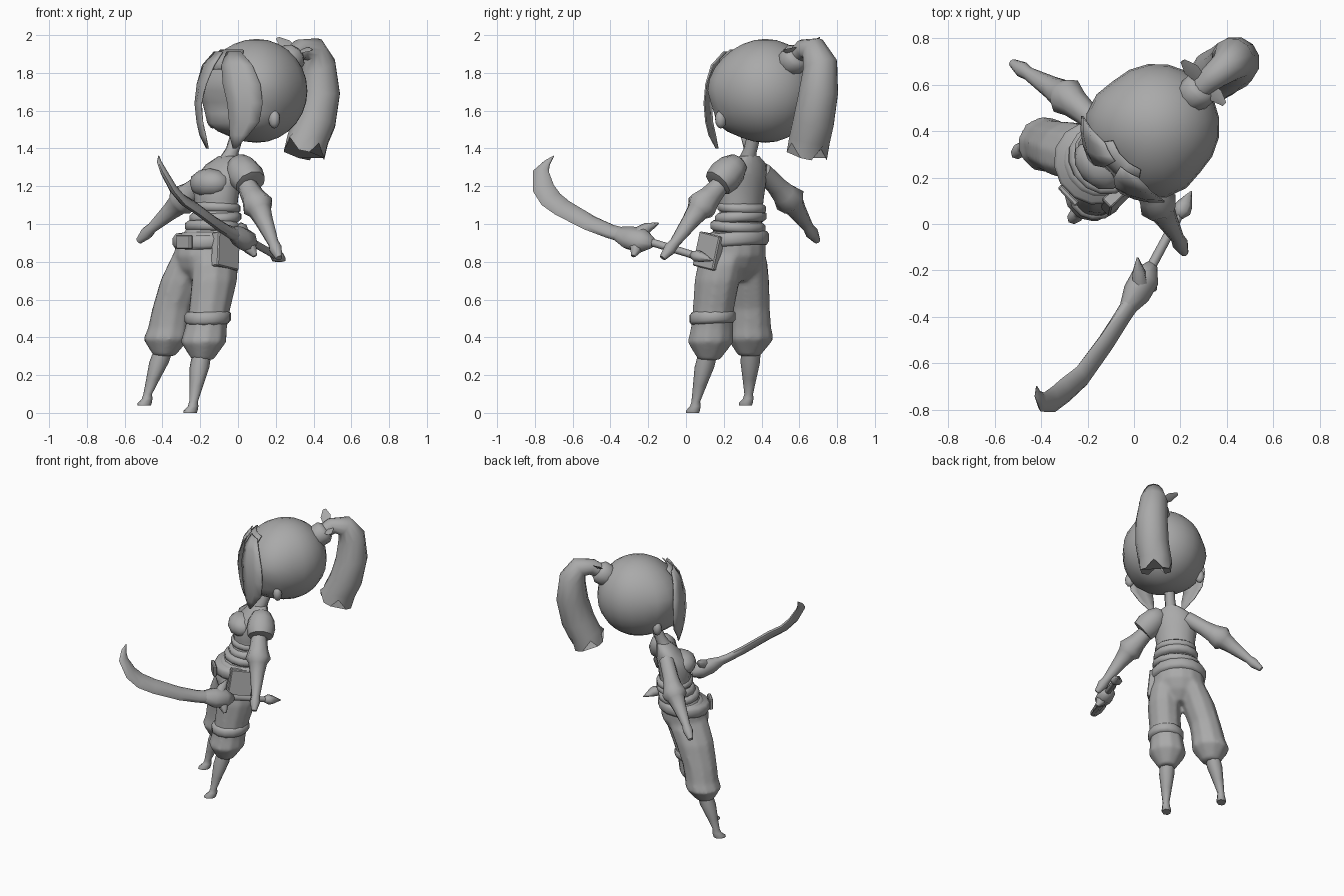
import bpy, bmesh, math
from mathutils import Vector, Matrix

if "Cube" in bpy.data.objects:
    bpy.data.objects.remove(bpy.data.objects["Cube"])

grey = bpy.data.materials.new("plain grey")
grey.diffuse_color = (0.4, 0.4, 0.4, 1)
grey.use_nodes = True
grey.node_tree.nodes["Principled BSDF"].inputs["Base Color"].default_value = grey.diffuse_color

F = Vector((-0.72, -0.69, 0)).normalized()   # way the figure faces
L = Vector((-F.y, F.x, 0))                   # its left-hand side
UP = Vector((0, 0, 1))
HEAD = Vector((0.098, 0.42, 1.705))
TURN = Matrix((L, -F, UP)).transposed().to_4x4()   # local x = left, y = back


def finish(name, bm, angle=40):
    bmesh.ops.recalc_face_normals(bm, faces=bm.faces)
    me = bpy.data.meshes.new(name)
    bm.to_mesh(me)
    bm.free()
    me.materials.append(grey)
    ob = bpy.data.objects.new(name, me)
    bpy.context.collection.objects.link(ob)
    bpy.context.view_layer.objects.active = ob
    ob.select_set(True)
    bpy.ops.object.shade_smooth_by_angle(angle=math.radians(angle))
    ob.select_set(False)
    return ob


def skin(name, rings, angle=60):
    """Join rings of points into a closed tube."""
    bm = bmesh.new()
    vs = [[bm.verts.new(p) for p in r] for r in rings]
    n = len(vs[0])
    for a, b in zip(vs, vs[1:]):
        for i in range(n):
            j = (i + 1) % n
            bm.faces.new((a[i], a[j], b[j], b[i]))
    bm.faces.new(vs[0])
    bm.faces.new(vs[-1])
    return finish(name, bm, angle)


def ring(c, u, v, a, b, n):
    return [Vector(c) + u * a * math.cos(2 * math.pi * i / n) + v * b * math.sin(2 * math.pi * i / n)
            for i in range(n)]


def stack(name, rows, n=12, angle=60):
    """Level rings: x, y, z, half width, half depth."""
    return skin(name, [ring(r[:3], L, F, r[3], r[4], n) for r in rows], angle)


def tube(name, rows, n=8, side=None, angle=65):
    """Rings square to a path: x, y, z, half width, half depth."""
    pts = [Vector(r[:3]) for r in rows]
    out = []
    for i, r in enumerate(rows):
        t = (pts[min(i + 1, len(pts) - 1)] - pts[max(i - 1, 0)]).normalized()
        u = side or t.cross(UP)
        u = (u - t * u.dot(t)).normalized()
        out.append(ring(r[:3], u, t.cross(u).normalized(), r[3], r[4], n))
    return skin(name, out, angle)


def box(name, c, size, rot=TURN):
    bm = bmesh.new()
    bmesh.ops.create_cube(bm, size=1, matrix=Matrix.Translation(c) @ rot @ Matrix.Diagonal((*size, 1)))
    bmesh.ops.bevel(bm, geom=bm.edges[:], offset=0.006, segments=1, affect='EDGES')
    return finish(name, bm, 20)


def blob(name, c, size):
    bm = bmesh.new()
    bmesh.ops.create_icosphere(bm, subdivisions=2, radius=1,
                               matrix=Matrix.Translation(c) @ TURN @ Matrix.Diagonal((*size, 1)))
    return finish(name, bm, 60)


def hair_sheet(name, rows, s=1):
    """Thin sheet wrapped round the head: height, distance, start and end angle."""
    bm = bmesh.new()
    vs = []
    for z, r, a0, a1 in rows:
        angles = [math.radians(a0 + (a1 - a0) * k / 3) * s for k in range(4)]
        vs.append([bm.verts.new(Vector((HEAD.x, HEAD.y, z)) + r * (F * math.cos(a) + L * math.sin(a)))
                   for a in angles])
    for a, b in zip(vs, vs[1:]):
        for i in range(3):
            bm.faces.new((a[i], a[i + 1], b[i + 1], b[i]))
    m = finish(name, bm, 50).modifiers.new("thickness", 'SOLIDIFY')
    m.thickness, m.offset = 0.008, 0


# Head: round skull, squarer and slightly dented face with full cheeks
bm = bmesh.new()
bmesh.ops.create_uvsphere(bm, u_segments=20, v_segments=14, radius=1)
for v in bm.verts:
    x, y, z = v.co
    front = max(0, -y)
    s = 1 + 0.28 * (abs(x * y) if y < 0 else 0)
    x, y = x * s, y * s
    if z < 0:
        k = 1 + 0.38 * front * math.exp(-((z + 0.75) / 0.22) ** 2)
        k -= 0.06 * front * math.exp(-((z + 0.28) / 0.18) ** 2)
        x, y = x * (1 + 0.6 * (k - 1)), y * k
    v.co = TURN @ Vector((0.272 * x, 0.272 * y, 0.275 * z)) + HEAD
finish("head", bm, 60)

# Ears, long locks framing the face, and a short fringe
for s, side in ((1, "left"), (-1, "right")):
    blob(side + "_ear", HEAD + L * 0.235 * s + F * 0.095 + UP * -0.15, (0.032, 0.03, 0.05))
    hair_sheet(side + "_front_lock",
               ((1.91, .235, 4, 26), (1.84, .285, 6, 42), (1.74, .315, 12, 50), (1.64, .325, 18, 52),
                (1.54, .315, 19, 49), (1.47, .30, 18, 38), (1.40, .28, 20, 24)), s)
hair_sheet("fringe", ((1.92, .20, -26, 26), (1.87, .25, -28, 28), (1.82, .278, -20, 20)))

# Ponytail with ragged ends
tail_rows = [(.27, .57, 1.88, .045), (.33, .625, 1.925, .055), (.395, .675, 1.925, .07), (.425, .71, 1.84, .095),
             (.435, .70, 1.69, .108), (.408, .675, 1.54, .112), (.37, .655, 1.45, .112)]
axes = [(-F + UP * .8), (-F + UP * .4), (-F * 1.2 - UP * .8), (-F * .4 - UP), -UP, (F * .3 - UP), (F * .3 - UP)]
rings = []
for (x, y, z, r), t in zip(tail_rows, axes):
    rings.append(ring((x, y, z), L, t.normalized().cross(L), r, r, 12))
rings.append([p + Vector((-.02, -.015, -.085 if i % 3 else -.02)) for i, p in enumerate(rings[-1])])
skin("ponytail", rings)
tube("hair_tie", [(.235, .535, 1.835, .06, .06), (.25, .55, 1.85, .078, .078),
                  (.29, .585, 1.885, .078, .078), (.305, .60, 1.90, .055, .055)], 10)
for s, rise in ((1, 0), (-1, .065)):
    c = Vector((.30, .61, 1.92))
    e = c + L * (.13 * s) + UP * rise
    tube("ribbon_end", [(*c, .02, .005), (*c.lerp(e, .6), .035, .005), (*e, .012, .004)], 4, F - UP * .5)

# Neck and torso
tube("neck", [(-.055, .325, 1.33, .05, .05), (-.03, .34, 1.39, .036, .036), (-.005, .36, 1.47, .036, .036)])
stack("torso", [(-.155, .27, .95, .145, .125), (-.135, .28, 1.0, .135, .11), (-.12, .29, 1.06, .125, .105),
                (-.115, .295, 1.13, .13, .105), (-.115, .295, 1.2, .14, .115), (-.095, .31, 1.26, .14, .10),
                (-.07, .325, 1.315, .125, .07), (-.05, .335, 1.36, .06, .045)], 14)
blob("bust", Vector((-.10, .305, 1.215)) + F * .068, (.125, .095, .08))


# Sash rolls round the waist, and the belt
def band(name, x, y, z, a, b, h, tilt=0.0, flare=0.018):
    rs = []
    for dz, g in ((-h, 0), (-h * .5, flare), (h * .5, flare), (h, 0)):
        rs.append([p + UP * tilt * (p - Vector((x, y, p.z))).dot(F + L * .3)
                   for p in ring((x, y, z + dz), L, F, a + g, b + g, 14)])
    skin(name, rs)

band("sash_top", -.115, .295, 1.085, .12, .105, .026, .05)
band("sash_middle", -.12, .29, 1.035, .13, .112, .028, -.06)
band("sash_bottom", -.135, .275, .985, .14, .12, .028, .06)
band("belt", -.167, .262, .915, .174, .162, .036, -.08, .012)
box("buckle", Vector((-.167, .262, .905)) + F * .18 + L * .02, (.11, .025, .075))
rot = TURN @ Matrix.Rotation(math.radians(-10), 4, 'X') @ Matrix.Rotation(math.radians(-7), 4, 'Y')
box("hip_pouch", (-.066, .124, .855), (.055, .16, .185), rot)

# Trousers: hips and gathered legs fused into one cloth surface
parts = [
    stack("hips", [(-.19, .255, .70, .035, .075), (-.185, .255, .76, .145, .13), (-.175, .258, .83, .175, .16),
                   (-.167, .262, .90, .172, .155), (-.16, .262, .96, .15, .125)], 14),
    stack("left_leg", [(-.12, .20, .87, .085, .125), (-.118, .18, .79, .105, .137), (-.125, .165, .70, .112, .134),
                       (-.15, .145, .55, .107, .117), (-.17, .138, .45, .114, .114),
                       (-.183, .13, .375, .126, .122), (-.187, .122, .28, .058, .058)], 10),
    stack("right_leg", [(-.225, .31, .87, .085, .125), (-.25, .315, .79, .105, .137), (-.292, .322, .70, .112, .132),
                        (-.345, .335, .55, .107, .117), (-.365, .34, .45, .114, .114),
                        (-.38, .342, .39, .126, .122), (-.39, .335, .30, .058, .058)], 10)]
for ob in parts:
    ob.select_set(True)
bpy.context.view_layer.objects.active = parts[0]
bpy.ops.object.join()
trousers = bpy.context.view_layer.objects.active
trousers.name = "trousers"
trousers.modifiers.clear()
m = trousers.modifiers.new("fuse", 'REMESH')
m.mode, m.voxel_size, m.use_smooth_shade = 'VOXEL', 0.013, True
m = trousers.modifiers.new("soften", 'SMOOTH')
m.factor, m.iterations = 0.5, 6
trousers.select_set(False)
band("thigh_strap", -.16, .14, .505, .106, .113, .034, -.06, .014)


# Bare calves and small feet
def calf(name, knee, ankle):
    k, a = Vector(knee), Vector(ankle)
    p = k.lerp(a, .35)
    stack(name, [(*k, .05, .05), (*p, .051, .053), (*k.lerp(a, .7), .036, .036), (*a, .023, .023),
                 (*(a + F * .004 - UP * .025), .026, .03), (*(a + F * .022 - UP * .048), .032, .042),
                 (*(a + F * .025 - UP * .06), .030, .040)], 8)

calf("left_calf", (-.187, .122, .34), (-.235, .052, .06))
calf("right_calf", (-.385, .345, .36), (-.478, .332, .10))


# Arms: upper arm, flared sleeve end, forearm, hand
def arm(name, sh, el, wr, tip):
    s, e, w, t = map(Vector, (sh, el, wr, tip))
    rows = [(s, .05), (s.lerp(e, .5), .054), (s.lerp(e, .76), .064), (e, .085), (e.lerp(w, .14), .062),
            (e.lerp(w, .4), .049), (w, .029), (w.lerp(t, .4), .035), (t, .018)]
    tube(name, [(*p, r, r) for p, r in rows])

arm("left_arm", (.0, .255, 1.29), (.106, .082, 1.095), (.187, -.06, .90), (.218, -.125, .82))
arm("right_arm", (-.125, .405, 1.28), (-.295, .552, 1.125), (-.455, .648, .98), (-.525, .695, .91))

# Cap over the left shoulder
c, d = Vector((.008, .262, 1.31)), Vector((.105, -.17, -.17)).normalized()
tube("shoulder_guard", [(*(c + d * t), r, r * .95) for t, r in
                        ((-.045, .02), (-.025, .06), (.025, .086), (.09, .096), (.145, .085), (.15, .06))], 10)

# Curved sword
flat = Vector((.78, -.10, .60))              # across the blade
tube("blade", [(-.42, -.70, 1.36, .003, .003), (-.415, -.735, 1.325, .012, .02), (-.395, -.768, 1.28, .018, .042),
               (-.345, -.755, 1.19, .022, .058), (-.295, -.715, 1.13, .023, .06), (-.225, -.655, 1.085, .024, .056),
               (-.12, -.51, 1.005, .025, .05), (-.05, -.40, .96, .028, .045), (.02, -.29, .93, .035, .045)], 8, flat)
tube("guard", [(-.03, -.365, .95, .03, .042), (.01, -.30, .928, .053, .07), (.05, -.23, .91, .057, .068),
               (.08, -.175, .898, .022, .028)], 8, flat)
tube("guard_top_prong", [(.03, -.26, .94, .035, .045), (.02, -.205, .98, .03, .028), (.015, -.145, 1.005, .004, .004)], 6, flat)
tube("guard_lower_prong", [(.04, -.25, .90, .04, .045), (.07, -.268, .865, .033, .032), (.09, -.28, .83, .012, .012)], 6, flat)
tube("sword_handle", [(.06, -.21, .912, .021, .021), (.20, .05, .832, .02, .02)], 8)
tube("pommel", [(.19, .03, .838, .02, .02), (.205, .06, .83, .042, .034), (.22, .085, .823, .034, .028),
                (.248, .142, .806, .003, .003)], 6)
